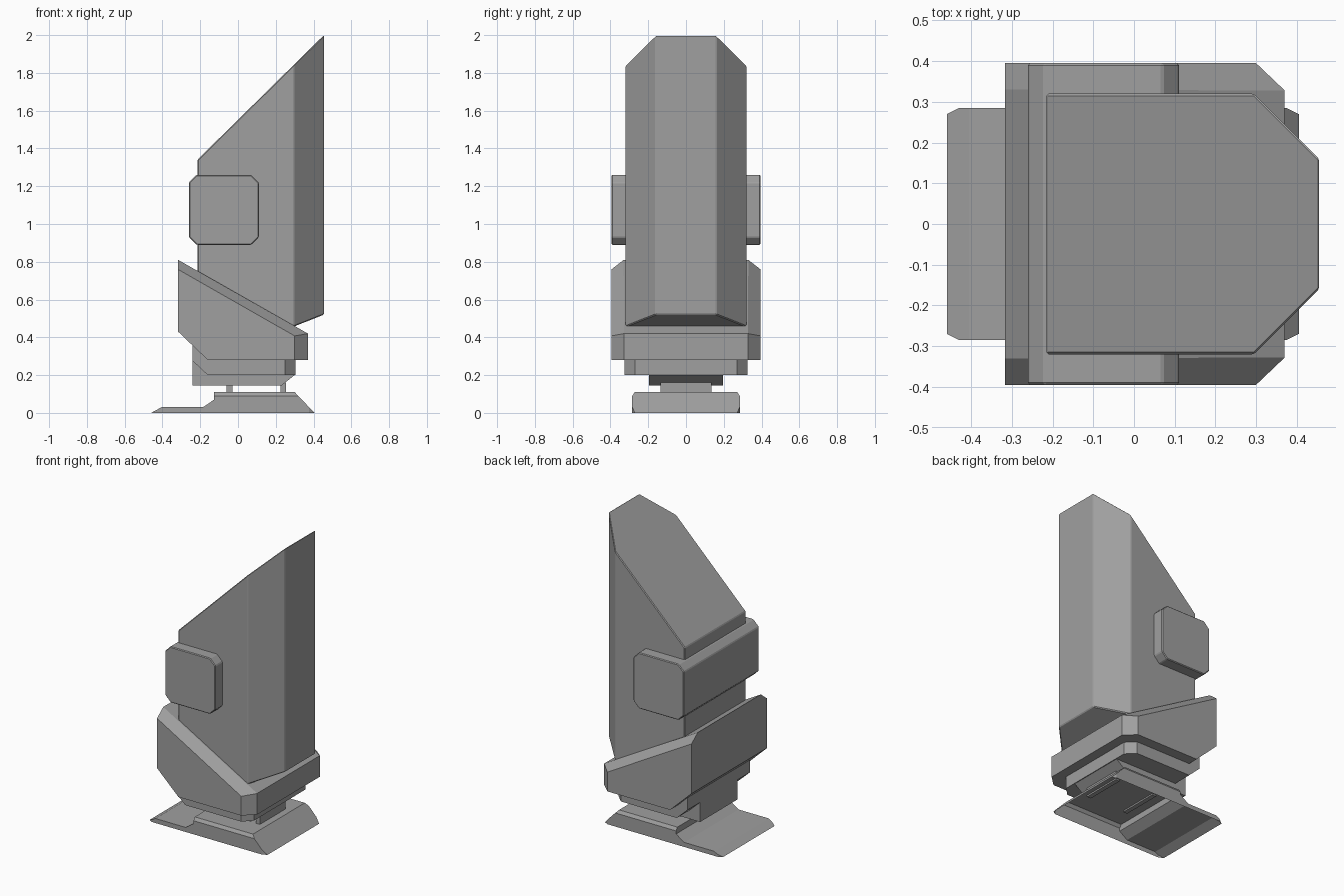
import bpy, bmesh
from mathutils import Vector

old = bpy.data.objects.get("Cube")
if old:
    bpy.data.objects.remove(old, do_unlink=True)

GREY = (0.35, 0.35, 0.35, 1)
metal = bpy.data.materials.new("plain_grey")
metal.use_nodes = True
metal.diffuse_color = GREY
metal.node_tree.nodes["Principled BSDF"].inputs["Base Color"].default_value = GREY


def part(name, profile, half_width, cuts=(), bevel=0, open_base=False):
    """Extrude an x-z profile across y, then slice it with mirrored planes."""
    bm = bmesh.new()
    face = bm.faces.new([bm.verts.new((x, -half_width, z)) for x, z in profile])
    out = bmesh.ops.extrude_face_region(bm, geom=[face])
    moved = [v for v in out["geom"] if isinstance(v, bmesh.types.BMVert)]
    bmesh.ops.translate(bm, verts=moved, vec=(0, 2 * half_width, 0))
    for point, normal in cuts:
        for side in (-1, 1):
            flip = Vector((1, side, 1))
            res = bmesh.ops.bisect_plane(
                bm, geom=bm.verts[:] + bm.edges[:] + bm.faces[:],
                plane_co=Vector(point) * flip, plane_no=Vector(normal) * flip,
                clear_outer=True)
            rim = [e for e in res["geom_cut"] if isinstance(e, bmesh.types.BMEdge)]
            bmesh.ops.holes_fill(bm, edges=rim, sides=0)
    bmesh.ops.recalc_face_normals(bm, faces=bm.faces[:])
    if open_base:
        base = [f for f in bm.faces if f.normal.z < -0.9]
        bmesh.ops.delete(bm, geom=base, context='FACES')
    mesh = bpy.data.meshes.new(name)
    bm.to_mesh(mesh)
    bm.free()
    mesh.materials.append(metal)
    obj = bpy.data.objects.new(name, mesh)
    bpy.context.collection.objects.link(obj)
    if bevel:
        mod = obj.modifiers.new("soft_edges", 'BEVEL')
        mod.width = bevel
        mod.segments = 1
    return obj


def rect(x0, x1, z0, z1):
    return [(x0, z0), (x1, z0), (x1, z1), (x0, z1)]


# Tall slant-topped body with chamfered long corners
part("main_body",
     [(-0.215, 0.36), (0.05, 0.36), (0.455, 0.52), (0.455, 2.0), (-0.215, 1.34)],
     0.32, [((0.295, 0.32, 0), (1, 1, 0))], bevel=0.005)

# Band wrapped round the body
c = 0.04
part("side_band",
     [(-0.26 + c, 0.89), (0.11 - c, 0.89), (0.11, 0.89 + c), (0.11, 1.26 - c),
      (0.11 - c, 1.26), (-0.26 + c, 1.26), (-0.26, 1.26 - c), (-0.26, 0.89 + c)],
     0.395, bevel=0.005)

# Sloping collar, with chamfered sloping rims and end corners
part("collar",
     [(-0.317, 0.43), (-0.16, 0.28), (0.37, 0.28), (0.37, 0.42), (-0.317, 0.81)],
     0.395, [((0.30, 0.395, 0), (1, 1.05, 0)),
             ((-0.317, 0.33, 0.81), (0.57, 0.78, 1))])

# Step under the collar
part("collar_step",
     [(-0.24, 0.40), (-0.24, 0.275), (-0.16, 0.20), (0.305, 0.20), (0.305, 0.30)],
     0.325, [((0.25, 0.325, 0), (1, 1, 0))])

# Ankle block
part("ankle_block",
     [(-0.24, 0.30), (-0.24, 0.145), (0.23, 0.145), (0.30, 0.20), (0.30, 0.25)], 0.195)

# Ankle plates
for name, x in (("rear_ankle_plate", -0.045), ("front_ankle_plate", 0.24)):
    part(name, rect(x - 0.015, x + 0.015, 0.10, 0.16), 0.135)

# Hollow foot with a thin toe
part("foot",
     [(-0.46, 0), (0.405, 0), (0.30, 0.11), (-0.127, 0.11), (-0.127, 0.07),
      (-0.185, 0.03), (-0.405, 0.03)],
     0.285, [((-0.43, 0.285, 0), (-1, 2, 0)), ((0.375, 0.285, 0), (1, 2, 0)),
             ((0, 0.285, 0.09), (0, 1, 0.7))], open_base=True)
